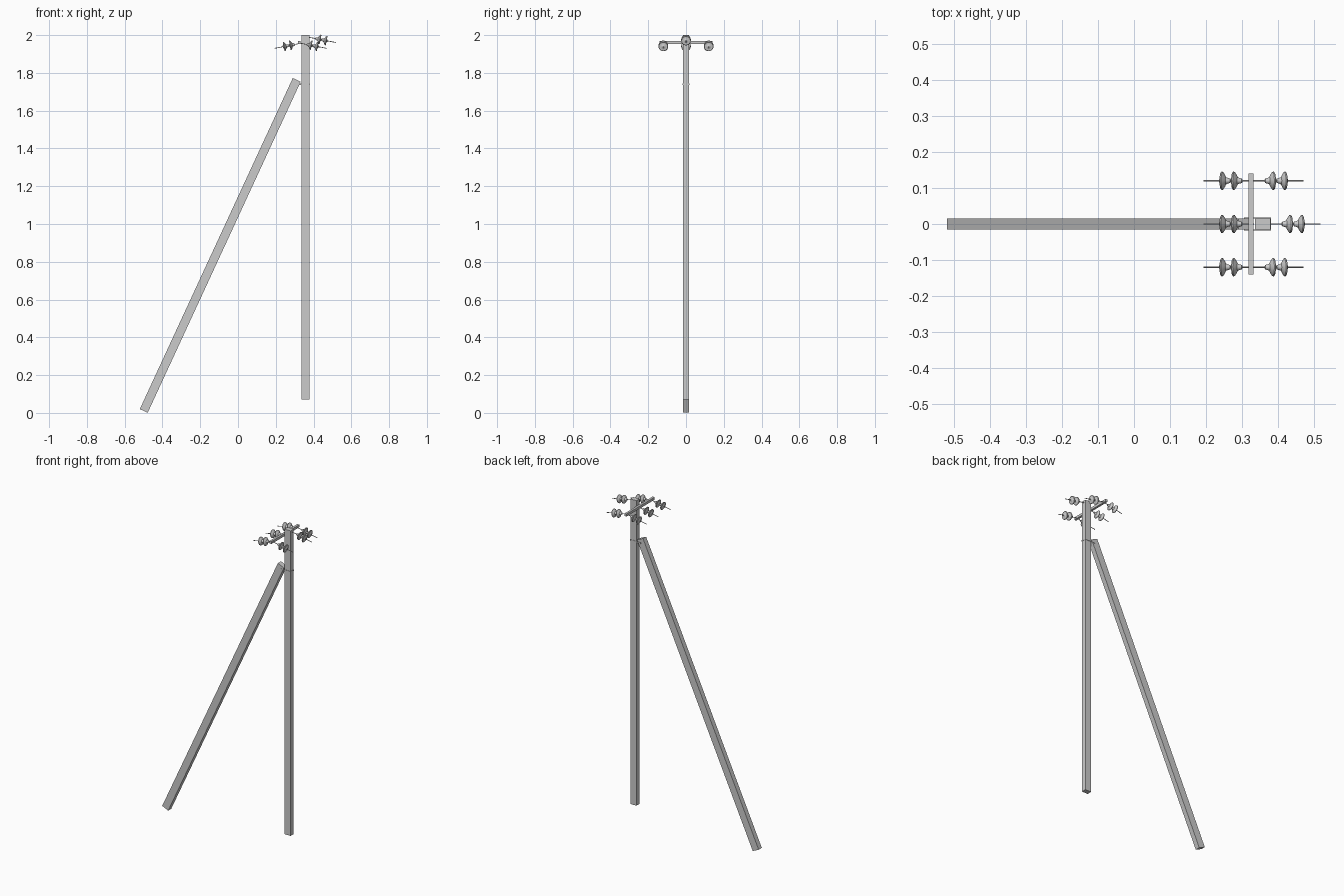
import bpy, bmesh, math
from mathutils import Matrix, Vector

if "Cube" in bpy.data.objects:
    bpy.data.objects.remove(bpy.data.objects["Cube"])

def finish(bm, name, smooth=False):
    bmesh.ops.recalc_face_normals(bm, faces=bm.faces[:])
    me = bpy.data.meshes.new(name)
    bm.to_mesh(me)
    bm.free()
    ob = bpy.data.objects.new(name, me)
    bpy.context.collection.objects.link(ob)
    if smooth:
        bpy.ops.object.select_all(action='DESELECT')
        ob.select_set(True)
        bpy.context.view_layer.objects.active = ob
        bpy.ops.object.shade_smooth_by_angle(angle=math.radians(40))
    return ob

def box(name, lo, hi):
    lo, hi = Vector(lo), Vector(hi)
    bm = bmesh.new()
    bmesh.ops.create_cube(bm, size=1, matrix=Matrix.Translation((lo + hi) / 2)
                          @ Matrix.Diagonal((*(hi - lo), 1)))
    return finish(bm, name)

def beam(name, a, b, width, depth):
    """Square-ended beam between two points in the xz plane."""
    a, b = Vector(a), Vector(b)
    d = b - a
    m = (Matrix.Translation((a + b) / 2)
         @ Matrix.Rotation(math.atan2(d.x, d.z), 4, 'Y')
         @ Matrix.Diagonal((width, depth, d.length, 1)))
    bm = bmesh.new()
    bmesh.ops.create_cube(bm, size=1, matrix=m)
    return finish(bm, name)

def lathe(bm, profile, n):
    """Revolve (radius, height) points about z."""
    rings = []
    for r, h in profile:
        rings.append([bm.verts.new((r * math.cos(2 * math.pi * i / n),
                                    r * math.sin(2 * math.pi * i / n), h)) for i in range(n)])
    for p, q in zip(rings, rings[1:]):
        for i in range(n):
            j = (i + 1) % n
            bm.faces.new((p[i], p[j], q[j], q[i]))
    bm.faces.new(rings[0])
    bm.faces.new(rings[-1])

# bell-shaped disc: cap towards the pole, rim outwards
DISC = [(.004, 0), (.006, .001), (.008, .008), (.010, .013), (.018, .017), (.025, .022),
        (.0255, .025), (.023, .027), (.015, .0265), (.009, .028), (.004, .032)]
LENGTH = .142

def insulator_string(name, start, side):
    bm = bmesh.new()
    lathe(bm, [(.002, 0), (.002, LENGTH)], 8)
    for h in (.033, .066):
        lathe(bm, [(r, z + h) for r, z in DISC], 20)
    tilt = side * math.radians(101)
    bm.transform(Matrix.Translation(start) @ Matrix.Rotation(tilt, 4, 'Y'))
    return finish(bm, name, True)

# pole and leaning strut
box("pole", (.336, -.0155, .07), (.379, .0155, 2.0))
beam("strut", (-.499, 0, .0105), (.311, 0, 1.763), .046, .031)

# crossarm behind the pole
box("crossarm", (.318, -.14, 1.952), (.332, .14, 1.968))

# clamp holding strut to pole
for s in (-1, 1):
    y = sorted((s * .0155, s * .0175))
    box("clamp_side", (.305, y[0], 1.736), (.381, y[1], 1.744))
box("clamp_front", (.379, -.0175, 1.736), (.381, .0175, 1.744))

# insulator strings on both sides of the crossarm
for y in (-.12, .12):
    insulator_string("right_insulator", (.331, y, 1.957), 1)
for y in (-.12, 0, .12):
    insulator_string("left_insulator", (.333, y, 1.957), -1)
insulator_string("top_insulator", (.378, 0, 1.988), 1)
